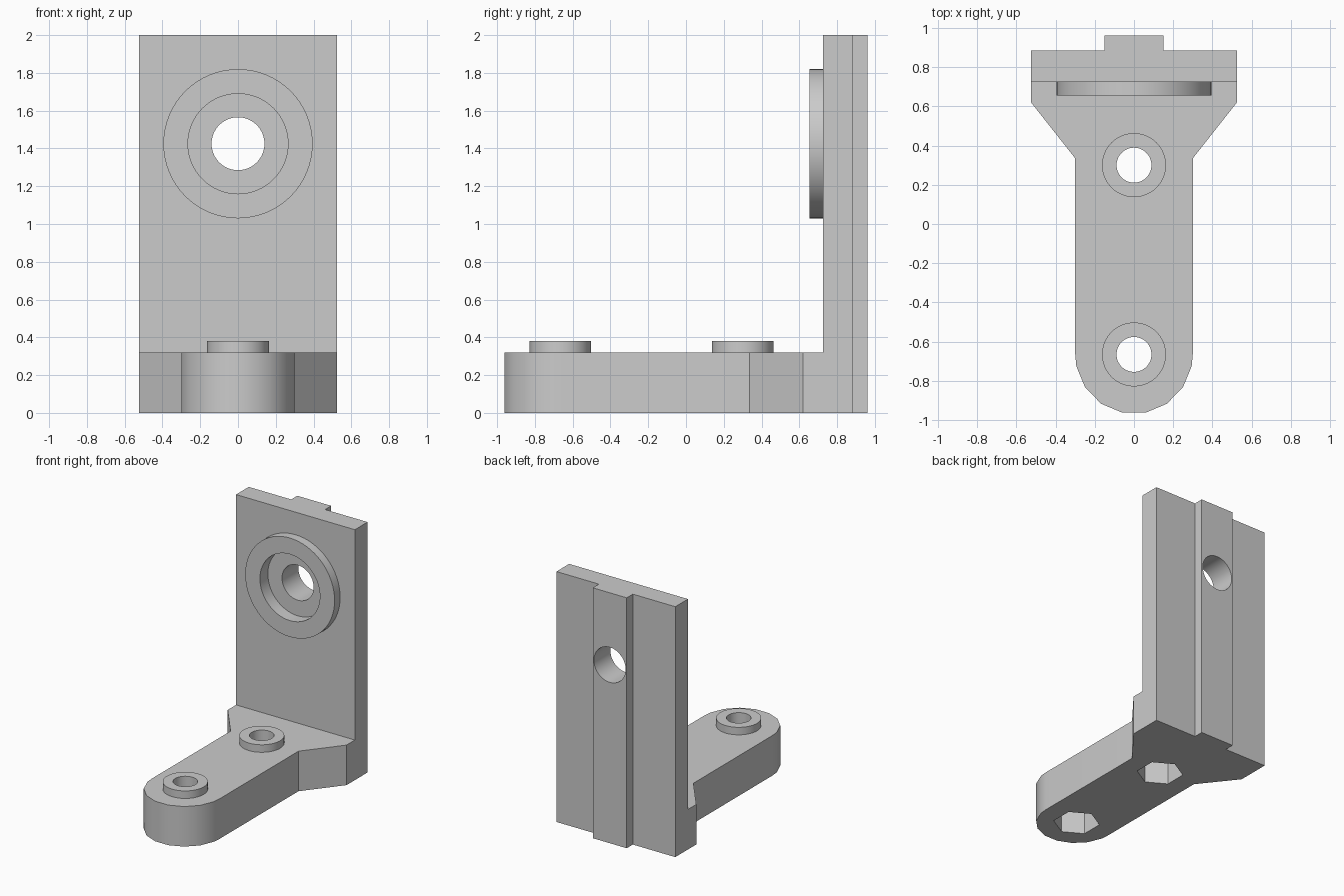
import bpy
from math import sin, cos, pi, radians

if "Cube" in bpy.data.objects:
    bpy.data.objects.remove(bpy.data.objects["Cube"], do_unlink=True)

grey = bpy.data.materials.new("light grey")
grey.use_nodes = True
colour = (0.6, 0.6, 0.6, 1)
grey.diffuse_color = colour
grey.node_tree.nodes["Principled BSDF"].inputs["Base Color"].default_value = colour


def prism(name, outline, z0, z1):
    """Extrude a counter-clockwise outline in x and y from z0 to z1."""
    n = len(outline)
    verts = [(x, y, z) for z in (z0, z1) for x, y in outline]
    faces = [tuple(reversed(range(n))), tuple(range(n, 2 * n))]
    faces += [(i, (i + 1) % n, n + (i + 1) % n, n + i) for i in range(n)]
    mesh = bpy.data.meshes.new(name)
    mesh.from_pydata(verts, [], faces)
    mesh.materials.append(grey)
    obj = bpy.data.objects.new(name, mesh)
    bpy.context.collection.objects.link(obj)
    return obj


def cylinder(name, radius, centre, depth, along_y=False, sides=64):
    bpy.ops.mesh.primitive_cylinder_add(
        vertices=sides, radius=radius, depth=depth, location=centre,
        rotation=(pi / 2 if along_y else 0, 0, 0))
    obj = bpy.context.object
    obj.name = name
    obj.data.materials.append(grey)
    return obj


def combine(target, tool, operation):
    """Apply a boolean to the target and remove the tool."""
    tool.hide_render = True
    mod = target.modifiers.new(operation, 'BOOLEAN')
    mod.operation, mod.solver, mod.object = operation, 'EXACT', tool
    bpy.ops.object.select_all(action='DESELECT')
    bpy.context.view_layer.objects.active = target
    target.select_set(True)
    bpy.ops.object.modifier_apply(modifier=mod.name)
    bpy.data.objects.remove(tool, do_unlink=True)


def mirrored(half):
    """Complete an outline given its +x half, listed from front to back."""
    return half + [(-x, y) for x, y in reversed(half)]


# Upright plate with a rib down its back
bracket = prism("mounting_bracket", mirrored(
    [(0.525, 0.725), (0.525, 0.885), (0.15, 0.885), (0.15, 0.962)]), 0, 2)

# Foot with a rounded front end and a flare towards the plate
nose = [radians(a) for a in (-78.75, -56.25, -33.75, -11.25)]
foot = prism("foot", mirrored(
    [(0.3 * cos(a), -0.665 + 0.303 * sin(a)) for a in nose]
    + [(0.3, -0.66), (0.3, 0.335), (0.525, 0.62), (0.525, 0.8)]), 0, 0.32)
combine(bracket, foot, 'UNION')

# Raised pads with bolt holes and hexagonal nut pockets underneath
for y in (-0.665, 0.30):
    combine(bracket, cylinder("pad", 0.163, (0, y, 0.28), 0.2), 'UNION')
    combine(bracket, cylinder("bolt_hole", 0.089, (0, y, 0.2), 1), 'DIFFERENCE')
    combine(bracket, cylinder("nut_pocket", 0.172, (0, y, 0.04), 0.28, sides=6), 'DIFFERENCE')

# Round boss on the plate, with a recess and a through hole
z = 1.425
combine(bracket, cylinder("boss", 0.395, (0, 0.73, z), 0.15, True), 'UNION')
combine(bracket, cylinder("recess", 0.265, (0, 0.655, z), 0.2, True), 'DIFFERENCE')
combine(bracket, cylinder("shaft_hole", 0.14, (0, 0.8, z), 1, True), 'DIFFERENCE')

bpy.ops.object.select_all(action='DESELECT')
bracket.select_set(True)
bpy.context.view_layer.objects.active = bracket
bpy.ops.object.shade_smooth_by_angle(angle=radians(30))
